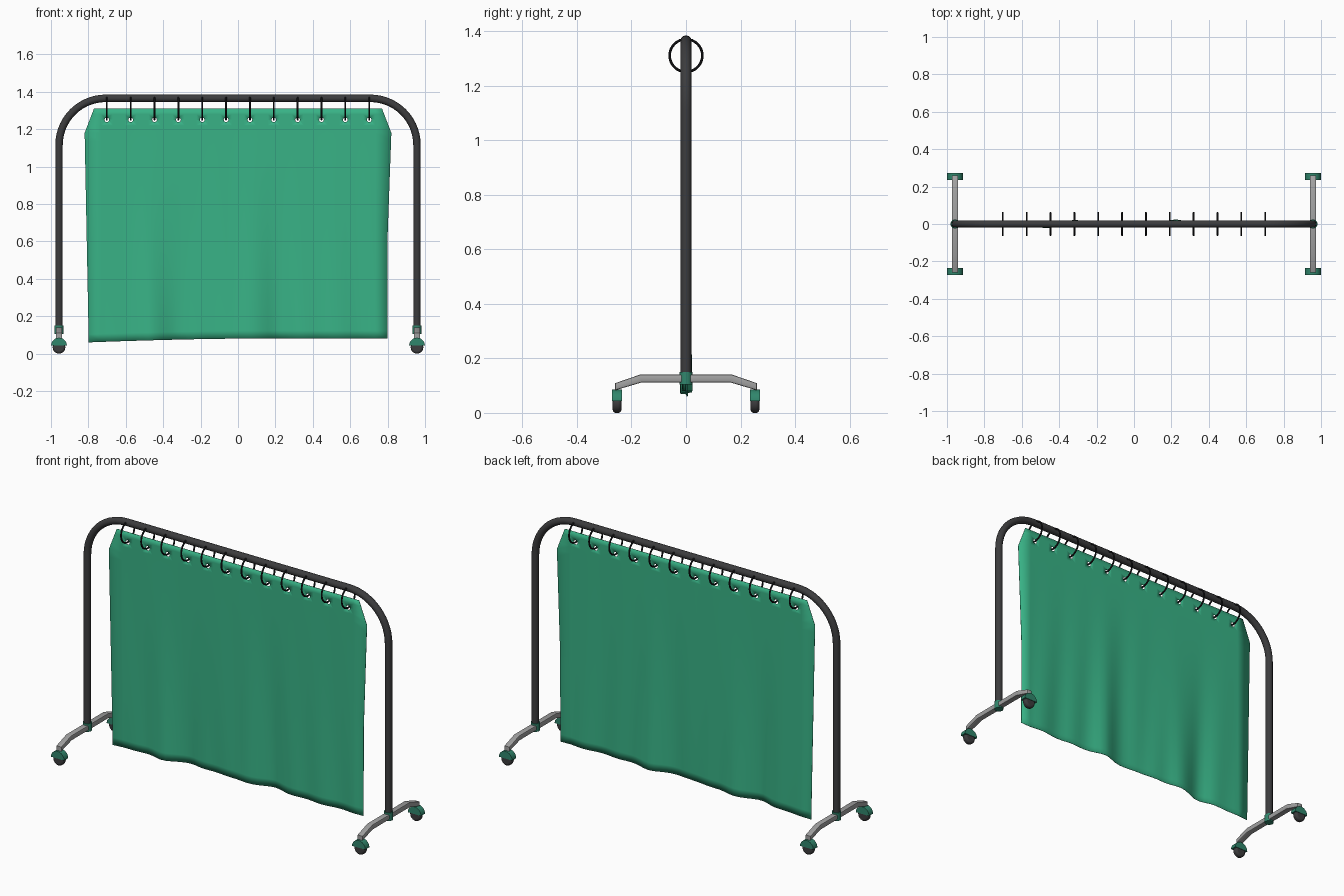
import bpy, bmesh, math
from mathutils import Vector

if "Cube" in bpy.data.objects:
    bpy.data.objects.remove(bpy.data.objects["Cube"])

def material(name, rgb):
    m = bpy.data.materials.new(name)
    m.diffuse_color = (*rgb, 1)
    m.use_nodes = True
    m.node_tree.nodes["Principled BSDF"].inputs["Base Color"].default_value = m.diffuse_color
    return m

DARK = material("dark_metal", (0.045, 0.045, 0.047))
BLACK = material("black_ring", (0.012, 0.012, 0.014))
GREY = material("grey_metal", (0.36, 0.36, 0.36))
CLOTH = material("green_cloth", (0.04, 0.45, 0.24))
GREEN = material("green_plastic", (0.03, 0.24, 0.15))

def finish(ob, name, mat, smooth=40):
    ob.name = name
    ob.data.materials.clear()
    ob.data.materials.append(mat)
    bpy.ops.object.select_all(action='DESELECT')
    ob.select_set(True)
    bpy.context.view_layer.objects.active = ob
    if smooth:
        bpy.ops.object.shade_smooth_by_angle(angle=math.radians(smooth))
    return ob

def mesh_object(name, bm, mat, smooth=40):
    bmesh.ops.recalc_face_normals(bm, faces=bm.faces)
    me = bpy.data.meshes.new(name)
    bm.to_mesh(me)
    bm.free()
    ob = bpy.data.objects.new(name, me)
    bpy.context.collection.objects.link(ob)
    return finish(ob, name, mat, smooth)

def prism(name, profile, axis, center, width, mat, bevel=0.0, smooth=40):
    """Extrude a 2D (a, z) profile along x or y, centred on 'center'."""
    bm = bmesh.new()
    def place(a, z, w):
        return Vector((w, a, z) if axis == 'x' else (a, w, z)) + Vector(center)
    lo = bm.faces.new([bm.verts.new(place(a, z, -width / 2)) for a, z in profile])
    new = bmesh.ops.extrude_face_region(bm, geom=[lo])["geom"]
    shift = Vector((width, 0, 0) if axis == 'x' else (0, width, 0))
    bmesh.ops.translate(bm, vec=shift, verts=[v for v in new if isinstance(v, bmesh.types.BMVert)])
    lows = [f for f in bm.faces if len(f.verts) == len(profile) and len(profile) > 4]
    if len(lows) == 1:
        bm.faces.new([v for v in reversed(lo.verts)])
    bmesh.ops.recalc_face_normals(bm, faces=bm.faces)
    if bevel:
        rims = [e for e in bm.edges if any(len(f.verts) == len(profile) for f in e.link_faces)]
        bmesh.ops.bevel(bm, geom=rims, offset=bevel, segments=2, affect='EDGES', profile=0.5)
    return mesh_object(name, bm, mat, smooth)

PX, TOP, R = 0.957, 1.365, 0.25

# bent tube frame
path = [(-PX, 0.11)]
path += [(-PX + R - R * math.cos(a), TOP - R + R * math.sin(a))
         for a in [math.pi / 2 * i / 14 for i in range(15)]]
path += [(-x, z) for x, z in reversed(path)]
cu = bpy.data.curves.new("frame_tube", 'CURVE')
cu.dimensions = '3D'
cu.bevel_depth = 0.02
cu.bevel_resolution = 4
cu.use_fill_caps = True
sp = cu.splines.new('POLY')
sp.points.add(len(path) - 1)
for p, (x, z) in zip(sp.points, path):
    p.co = (x, 0, z, 1)
tube = bpy.data.objects.new("frame_tube", cu)
bpy.context.collection.objects.link(tube)
tube.select_set(True)
bpy.context.view_layer.objects.active = tube
bpy.ops.object.convert(target='MESH')
finish(bpy.context.object, "frame_tube", DARK)

# hanging rings
STEP = 0.1275
holes = [(i - 5.5) * STEP for i in range(12)]
for i, x in enumerate(holes):
    bpy.ops.mesh.primitive_torus_add(location=(x, 0, 1.311), rotation=(0, math.pi / 2, 0),
                                     major_radius=0.06, minor_radius=0.0048,
                                     major_segments=32, minor_segments=8)
    finish(bpy.context.object, f"ring_{i + 1}", BLACK)

# curtain: sheet with soft folds that grow towards the hem
def half_width(x, z):
    if z > 1.18:
        return 0.82 - 0.05 * (z - 1.18) / 0.13
    drop = min(1, (1.18 - z) / (1.1 if x < 0 else 0.6))
    return 0.82 - 0.022 * drop

def fold(x, z):
    t = max(0, (1.2 - z) / 1.14)
    bumps = [(-0.3, 1), (0.21, 1), (-0.47, -0.85), (0.06, -0.85), (0.5, -0.3), (-0.68, 0.3)]
    y = sum(s * math.exp(-((x - c) / 0.07) ** 2) for c, s in bumps)
    return 0.022 * t ** 1.5 * (y + 0.2 * math.sin(31 * x + 2 * z))

levels = [1.31, 1.28, 1.25, 1.22, 1.18] + [1.18 - 1.1 * (j + 1) / 26 for j in range(26)]
bm = bmesh.new()
grid = []
for z in levels:
    row = []
    for k in range(-24, 25):
        x = k * STEP / 4
        if abs(k) == 24:
            x = math.copysign(half_width(x, z), x)
        sag = -0.02 * max(0, -x / 0.8) ** 1.5 * max(0, (1.18 - z) / 1.1)
        row.append(bm.verts.new((x, fold(x, z), z + sag)))
    grid.append(row)
for a, b in zip(grid, grid[1:]):
    for k in range(48):
        bm.faces.new((a[k], b[k], b[k + 1], a[k + 1]))
# round eyelet holes where the rings pass
bmesh.ops.dissolve_verts(bm, verts=[grid[2][4 * i + 2] for i in range(12)])
eyelets = [f for f in bm.faces if len(f.verts) == 8]
bmesh.ops.inset_individual(bm, faces=eyelets, thickness=0.01)
for f in eyelets:
    c = sum((v.co for v in f.verts), Vector()) / 8
    for v in f.verts:
        v.co = c + (v.co - c).normalized() * 0.013
bmesh.ops.delete(bm, geom=eyelets, context='FACES')
curtain = mesh_object("curtain", bm, CLOTH, 60)
sol = curtain.modifiers.new("thickness", 'SOLIDIFY')
sol.thickness = 0.002
sol.offset = 0

# bases with casters
half = [(0.0, 0.14), (0.17, 0.14), (0.26, 0.109), (0.26, 0.083), (0.165, 0.111)]
leg = half[1:] + [(-a, z) for a, z in reversed(half[1:])]
dome = [(0.042 * math.cos(math.pi * i / 16), 0.042 * math.sin(math.pi * i / 16)) for i in range(17)]
for side, sx in (("left", -PX), ("right", PX)):
    prism(f"{side}_foot_bar", leg, 'x', (sx, 0, 0), 0.034, GREY, 0.005, 25)
    bpy.ops.mesh.primitive_cylinder_add(vertices=20, radius=0.024, depth=0.046, location=(sx, 0, 0.127))
    finish(bpy.context.object, f"{side}_post_socket", GREEN)
    for end, y in (("front", -0.253), ("back", 0.253)):
        prism(f"{side}_{end}_caster_cover", dome, 'y', (sx, y, 0.043), 0.037, GREEN, 0, 30)
        bpy.ops.mesh.primitive_cylinder_add(vertices=24, radius=0.034, depth=0.032,
                                            location=(sx, y, 0.034), rotation=(math.pi / 2, 0, 0))
        wheel = finish(bpy.context.object, f"{side}_{end}_wheel", DARK)
        bev = wheel.modifiers.new("rounded_tread", 'BEVEL')
        bev.width = 0.011
        bev.segments = 3
        bev.limit_method = 'ANGLE'
